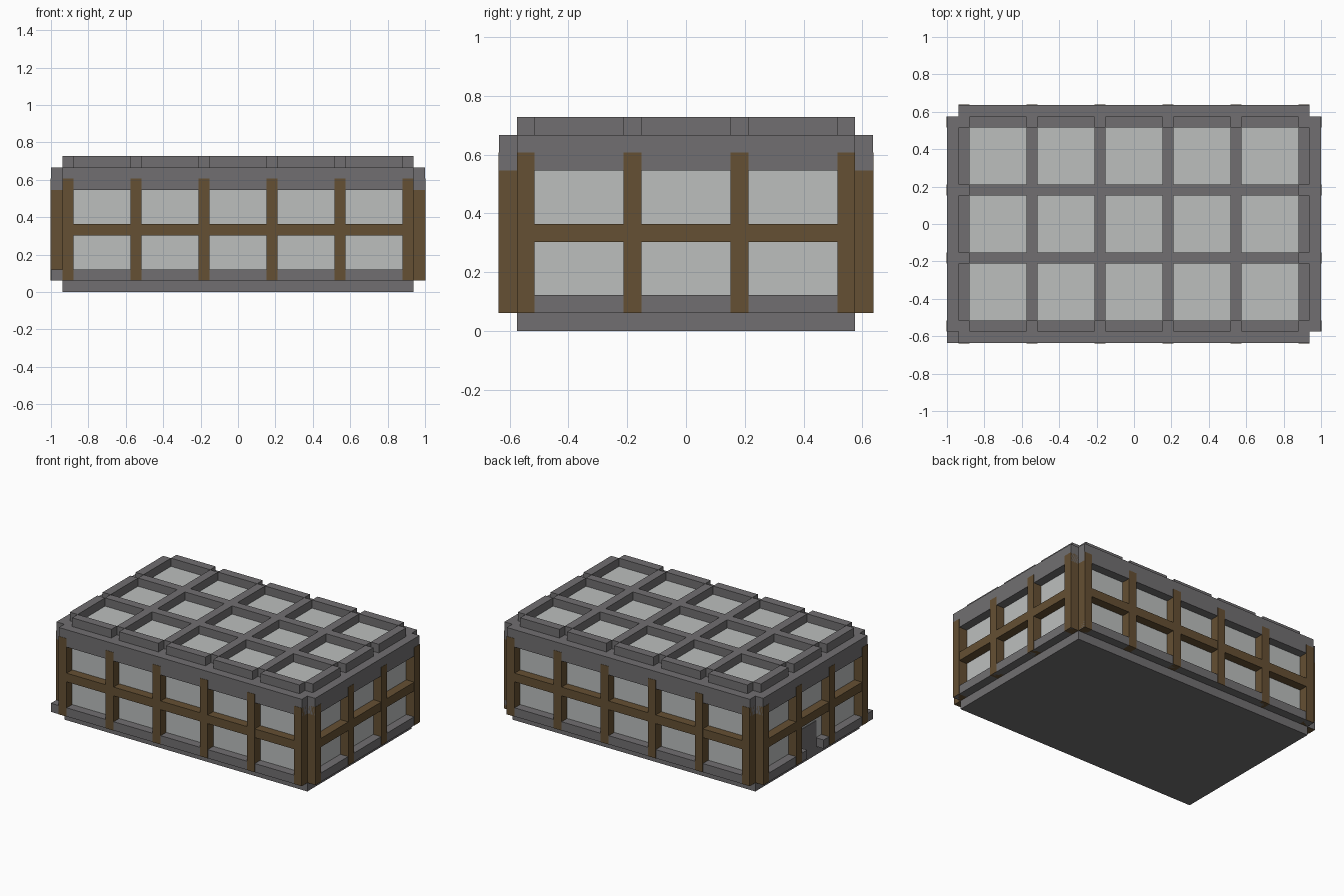
import bpy
import bmesh
from mathutils import Vector

if "Cube" in bpy.data.objects:
    bpy.data.objects.remove(bpy.data.objects["Cube"], do_unlink=True)

U = 2 / 33               # one building module
W, D = 15.5, 9.5         # half width and half depth of the core, in modules
BAY, BEAM = 5, 1
PROUD = 0.03             # posts and rails stand slightly proud of the bands


def material(name, color):
    m = bpy.data.materials.new(name)
    m.use_nodes = True
    m.diffuse_color = (*color, 1)
    m.node_tree.nodes["Principled BSDF"].inputs["Base Color"].default_value = (*color, 1)
    return m


STONE = material("grey stone", (0.165, 0.159, 0.165))
WOOD = material("brown wood", (0.130, 0.080, 0.033))
PANEL = material("pale panel", (0.503, 0.521, 0.515))


def boxes(name, mat, spans):
    """One object from boxes given as (x0, x1, y0, y1, z0, z1) in modules."""
    bm = bmesh.new()
    for x0, x1, y0, y1, z0, z1 in spans:
        lo, hi = Vector((x0, y0, z0)), Vector((x1, y1, z1))
        cube = bmesh.ops.create_cube(bm, size=1)
        for v in cube["verts"]:
            v.co = Vector((lo[i] + (v.co[i] + 0.5) * (hi[i] - lo[i]) for i in range(3))) * U
    mesh = bpy.data.meshes.new(name)
    bm.to_mesh(mesh)
    bm.free()
    mesh.materials.append(mat)
    ob = bpy.data.objects.new(name, mesh)
    bpy.context.collection.objects.link(ob)
    return ob


def beams(half):
    """Start of every beam or post along one axis."""
    count = round((2 * half - BEAM) / (BAY + BEAM)) + 1
    return [-half + i * (BAY + BEAM) for i in range(count)]


def wall(side, a0, a1, z0, z1, extra=0):
    """A box on the outer layer of a wall, spanning a0 to a1 along it."""
    if side in ("front", "back"):
        near, far = (-D - 1 - extra, -D) if side == "front" else (D, D + 1 + extra)
        return (a0, a1, near, far, z0, z1)
    near, far = (-W - 1 - extra, -W) if side == "right" else (W, W + 1 + extra)
    return (near, far, a0, a1, z0, z1)


# Core: floor slab, wall panels and roof slab
boxes("floor_slab", STONE, [(-W, W, -D, D, 0, 1)])
boxes("wall_panels", PANEL, [(-W, W, -D, D, 1, 10)])
boxes("roof_slab", STONE, [(-W, W, -D, D, 10, 11)])

# Four framed walls
for side, half in (("front", W), ("back", W), ("left", D), ("right", D)):
    boxes(side + "_top_band", STONE, [wall(side, -half, half, 9, 11)])
    boxes(side + "_rail", WOOD, [wall(side, -half, half, 5, 6, PROUD / 2)])
    boxes(side + "_posts", WOOD,
          [wall(side, a, a + BEAM, 1, 10, PROUD) for a in beams(half)])
    if side == "right":   # split for the doorway, one piece running past the corner
        skirt = [(-half - 1, -1.5), (1.5, half)]
    else:
        skirt = [(-half, half)]
    boxes(side + "_skirting", STONE, [wall(side, a, b, 1, 2) for a, b in skirt])

# Small door in the end wall
boxes("door", STONE, [(-W - 0.08, -W, -1.5, 1.5, 1, 4)])

# Roof grid: inner beams, separate edge pieces and pale panels in the bays
xs, ys = beams(W), beams(D)
boxes("roof_cross_beams", STONE, [(x, x + 1, 1 - D, D - 1, 11, 12) for x in xs[1:-1]])
boxes("roof_long_beams", STONE,
      [(x + 1, x + 1 + BAY, y, y + 1, 11, 12) for x in xs[:-1] for y in ys[1:-1]])
boxes("roof_edge_pieces", STONE,
      [(x + 1, x + 1 + BAY, y, y + 1, 11, 12) for x in xs[:-1] for y in (ys[0], ys[-1])]
      + [(x, x + 1, y + 1, y + 1 + BAY, 11, 12) for x in (xs[0], xs[-1]) for y in ys[:-1]])
boxes("roof_panels", PANEL,
      [(x + 1, x + 1 + BAY, y + 1, y + 1 + BAY, 11, 11.05) for x in xs[:-1] for y in ys[:-1]])
